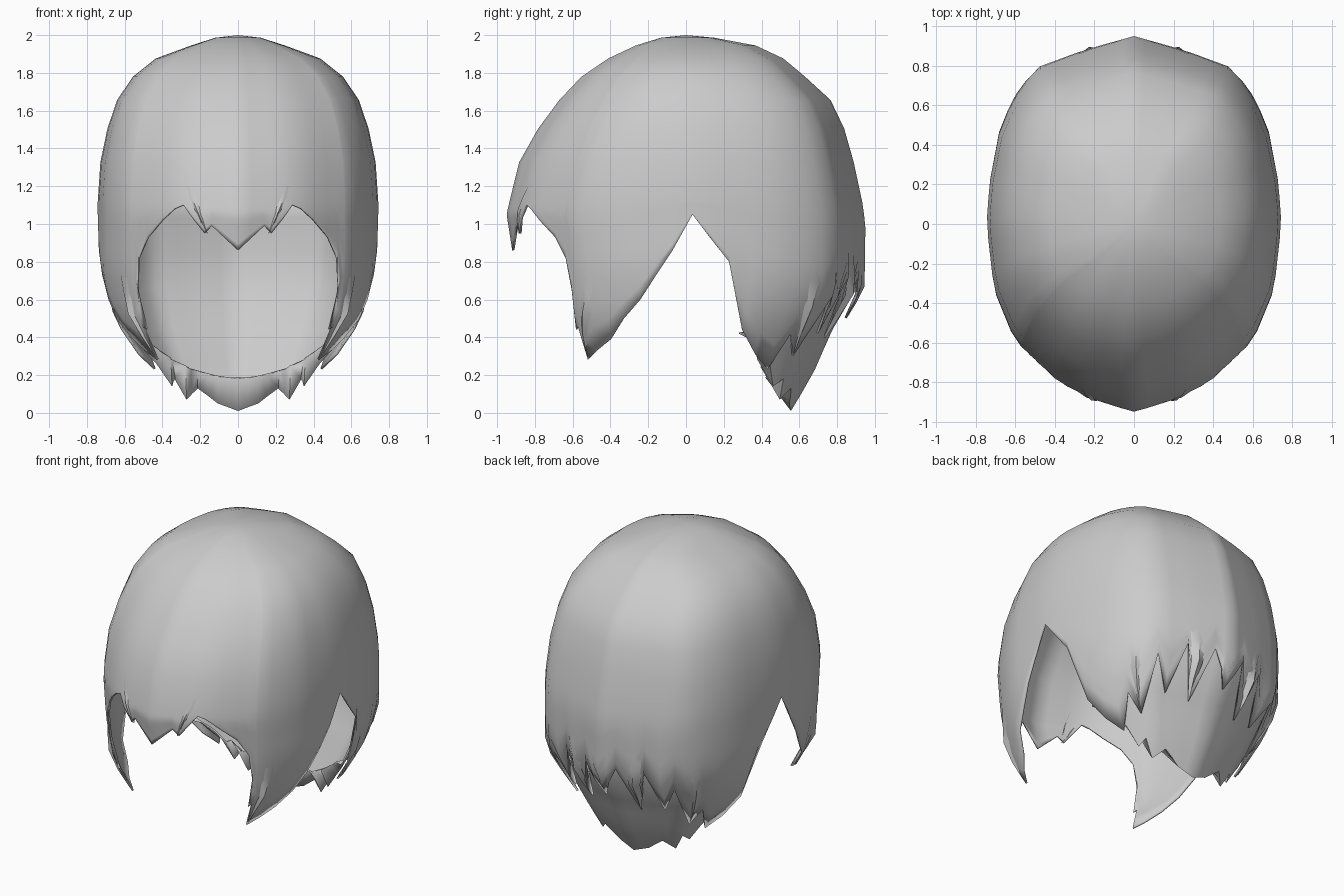
import bpy, bmesh
from math import sin, cos, radians, sqrt
from mathutils import Vector

cube = bpy.data.objects.get("Cube")
if cube:
    bpy.data.objects.remove(cube)

hair = bpy.data.materials.new("hair_grey")
hair.use_nodes = True
hair.diffuse_color = (0.6, 0.6, 0.6, 1)
hair.node_tree.nodes["Principled BSDF"].inputs["Base Color"].default_value = (0.6, 0.6, 0.6, 1)
HEAD_CENTRE = Vector((0, 0, 1))

# Plan outline by angle from the front: share of the width, share of the depth
WIDTH = [(0, 0), (20, .34), (30, .5), (54, .81), (72, .95), (90, 1),
         (102, .98), (116, .91), (126, .82), (140, .67), (160, .34), (180, 0)]
DEPTH = [(0, -1), (20, -.92), (30, -.85), (54, -.62), (72, -.35), (90, 0),
         (102, .22), (116, .51), (126, .67), (140, .83), (160, .925), (180, 1)]


def lerp(table, k):
    """Linear lookup in a list of (key, value) pairs with rising keys."""
    if k <= table[0][0]:
        return table[0][1]
    for (a, u), (b, v) in zip(table, table[1:]):
        if k <= b:
            return u + (v - u) * (k - a) / (b - a)
    return table[-1][1]


def profile(pairs):
    """Height/radius pairs keyed by root depth, which keeps the crown round."""
    return [(sqrt(2 - z), r) for z, r in pairs]


def columns(hem, step):
    """Hem angles filled in so that no gap is wider than the step."""
    out = []
    for (a, _), (b, _) in zip(hem, hem[1:]):
        n = max(1, round((b - a) / step))
        out += [a + (b - a) * i / n for i in range(n)]
    return out + [hem[-1][0]]


def surface_point(shape, angle, z):
    front, back, side = shape
    s = sqrt(max(0, 2 - z))
    depth = lerp(front if angle < 90 else back, s)
    return lerp(side, s) * lerp(WIDTH, angle), depth * lerp(DEPTH, angle), z


def finish(bm, name):
    """Mirror the half, face it outwards and link it as a smooth object."""
    bmesh.ops.remove_doubles(bm, verts=bm.verts[:], dist=0.0005)
    geom = bm.verts[:] + bm.edges[:] + bm.faces[:]
    bmesh.ops.mirror(bm, geom=geom, axis="X", merge_dist=0.0005)
    bmesh.ops.recalc_face_normals(bm, faces=bm.faces[:])
    if sum(f.normal.dot(f.calc_center_median() - HEAD_CENTRE) for f in bm.faces) < 0:
        bmesh.ops.reverse_faces(bm, faces=bm.faces[:])
    mesh = bpy.data.meshes.new(name)
    bm.to_mesh(mesh)
    bm.free()
    mesh.materials.append(hair)
    obj = bpy.data.objects.new(name, mesh)
    bpy.context.collection.objects.link(obj)
    bpy.ops.object.select_all(action="DESELECT")
    obj.select_set(True)
    bpy.context.view_layer.objects.active = obj
    bpy.ops.object.shade_smooth_by_angle(angle=radians(50))
    return obj


def make_layer(name, shape, hem, top, rows, thickness, lip=False):
    """Hair shell: level rows above the highest notch, then rows down to the hem."""
    bm = bmesh.new()
    grid = []
    s0 = sqrt(2 - top)
    bend = sqrt(2 - max(z for _, z in hem) - 0.02)
    for a in columns(hem, 6):
        end = sqrt(2 - lerp(hem, a))
        depths = [s0 + (bend - s0) * i / rows for i in range(rows)]
        depths += [bend + (end - bend) * i / rows for i in range(rows + 1)]
        col = [bm.verts.new(surface_point(shape, a, 2 - s * s)) for s in depths]
        if lip:  # under-curl towards the neck
            x, y, z = col[-1].co
            rim = max(z, min(0.18 + 0.87 * x * x, 0.4))
            col.append(bm.verts.new((x * 1.02, y - 0.13 * abs(cos(radians(a))), rim)))
        grid.append(col)
    for p, q in zip(grid, grid[1:]):
        for i in range(len(p) - 1):
            bm.faces.new((p[i], p[i + 1], q[i + 1], q[i]))
    mod = finish(bm, name).modifiers.new("thickness", "SOLIDIFY")
    mod.thickness = thickness
    mod.offset = -1


def make_tuft(name, shape, angle, top, tip_angle, tip, width, lift):
    """Pair of tapered locks overlapping a hem."""
    bm = bmesh.new()
    rings = []
    for i in range(5):
        t = i / 4
        a = angle + (tip_angle - angle) * t
        z = top + (tip - top) * t
        w = width * (1 - t) ** 0.7
        ring = []
        for off, bulge in ((-w, 0.985), (0, 1 + lift * sin(t * 3.1)), (w, 0.985)):
            x, y, h = surface_point(shape, a + off, z)
            ring.append(bm.verts.new((x * bulge, y * bulge, h)))
        rings.append(ring)
    for p, q in zip(rings, rings[1:]):
        for i in range(2):
            bm.faces.new((p[i], q[i], q[i + 1], p[i + 1]))
    finish(bm, name)


# Outer cap with fringe, side locks and ragged back
cap = (
    profile([(2, 0), (1.93, .3), (1.81, .52), (1.57, .74), (1.34, .88), (1.05, .95), (.86, .92), (.45, .87), (.28, .8)]),
    profile([(2, 0), (1.98, .18), (1.93, .43), (1.78, .63), (1.62, .8), (1.2, .92), (1, .95), (.65, .945), (.4, .79), (.2, .7)]),
    profile([(2, 0), (1.95, .23), (1.9, .4), (1.75, .59), (1.6, .67), (1.34, .73), (1.14, .745), (.77, .745), (.52, .7),
             (.34, .6), (.2, .5)]),
)
cap_hem = [(0, .86), (11, .99), (14, .95), (19, 1.03), (23, 1.1), (27, 1.08), (33, 1.02), (41, .93), (46, .82),
           (48, .65), (48.5, .44), (50, .46), (51, .28), (57, .33), (64, .39), (76, .6), (86, .86), (92, 1.05),
           (103, .8), (109, .44), (115, .31), (122, .23), (128, .42), (134, .3), (142, .62), (149, .42),
           (157, .72), (163, .4), (171, .72), (180, .5)]
make_layer("hair_cap", cap, cap_hem, 2, 8, 0.012)

# Inner layer hugging the nape
nape = (
    cap[0],
    profile([(1.25, .885), (1, .92), (.65, .9), (.45, .78), (.2, .67), (0, .55)]),
    profile([(1.25, .715), (1, .715), (.65, .69), (.45, .62), (.3, .54), (.2, .48), (0, .4)]),
)
nape_hem = [(112, .42), (118, .33), (124, .26), (131, .14), (136, .18), (142, .07), (152, .13), (165, .05), (180, .01)]
make_layer("nape_layer", nape, nape_hem, 1.2, 4, 0.01, lip=True)

# Loose tufts over the hems
make_tuft("fringe_tuft", cap, 21, 1.2, 13, .95, 4, 0.012)
make_tuft("side_tuft", cap, 58, .75, 51, .3, 5, 0.02)
make_tuft("back_tuft", cap, 130, .8, 134, .32, 6, 0.02)
make_tuft("rear_tuft", cap, 162, .85, 163, .4, 5, 0.02)
